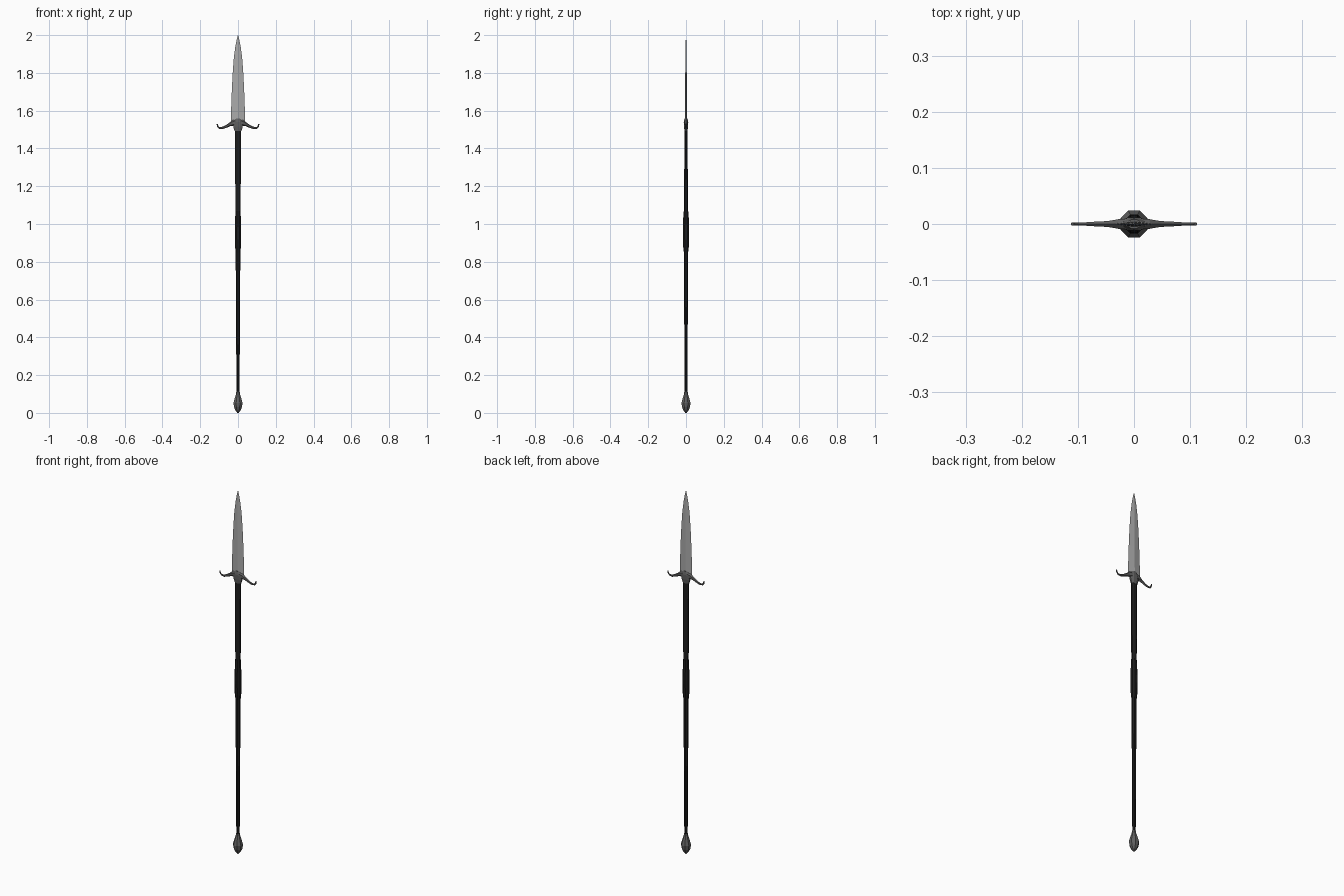
import bpy, bmesh, math

if "Cube" in bpy.data.objects:
    bpy.data.objects.remove(bpy.data.objects["Cube"])


def material(name, v):
    m = bpy.data.materials.new(name)
    m.diffuse_color = (v, v, v, 1)
    m.use_nodes = True
    m.node_tree.nodes["Principled BSDF"].inputs["Base Color"].default_value = m.diffuse_color
    return m


BLACK = material("black_wrap", 0.012)
DARK = material("dark_steel", 0.12)
STEEL = material("blade_steel", 0.4)


def loft(name, rings, mat):
    """Skin a list of equal-length point rings and cap both ends."""
    bm = bmesh.new()
    loops = [[bm.verts.new(p) for p in r] for r in rings]
    n = len(loops[0])
    for a, b in zip(loops, loops[1:]):
        for i in range(n):
            j = (i + 1) % n
            bm.faces.new((a[i], a[j], b[j], b[i]))
    bm.faces.new(loops[0][::-1])
    bm.faces.new(loops[-1])
    bmesh.ops.recalc_face_normals(bm, faces=bm.faces)
    me = bpy.data.meshes.new(name)
    bm.to_mesh(me)
    bm.free()
    me.materials.append(mat)
    ob = bpy.data.objects.new(name, me)
    bpy.context.collection.objects.link(ob)
    return ob


def ring(z, rx, ry, sides=8):
    angles = [2 * math.pi * (i + 0.5) / sides for i in range(sides)]
    k = 1 / math.cos(math.pi / sides)
    return [(rx * k * math.cos(a), ry * k * math.sin(a), z) for a in angles]


def column(name, profile, mat):
    return loft(name, [ring(*p) for p in profile], mat)


# Pommel: faceted teardrop at the foot
column("pommel", [(0.0, 0.004, 0.004), (0.012, 0.013, 0.013), (0.03, 0.021, 0.021),
                  (0.052, 0.024, 0.024), (0.075, 0.018, 0.018), (0.098, 0.011, 0.011),
                  (0.112, 0.009, 0.009)], DARK)

# Shaft: widens towards the blade seen from the front, thins from the side
column("shaft", [(0.10, 0.008, 0.008), (0.68, 0.0115, 0.010), (0.86, 0.0125, 0.0105),
                 (1.07, 0.0135, 0.0105), (1.34, 0.0155, 0.009), (1.51, 0.017, 0.007)], BLACK)

# Wrapped grip in the middle
column("grip", [(0.85, 0.0125, 0.0115), (0.88, 0.0155, 0.015), (0.96, 0.0165, 0.017),
                (1.03, 0.015, 0.015), (1.07, 0.0135, 0.0115)], BLACK)

# Collar under the blade
column("guard_collar", [(1.492, 0.018, 0.008), (1.515, 0.025, 0.011),
                        (1.54, 0.026, 0.012), (1.558, 0.012, 0.008)], DARK)

# Guard arms: drooping, with tips that curl up (x, z, half height, half depth)
path = [(0.0, 1.538, 0.020, 0.012), (0.025, 1.535, 0.016, 0.010), (0.045, 1.526, 0.009, 0.006),
        (0.065, 1.515, 0.007, 0.005), (0.085, 1.508, 0.006, 0.0035),
        (0.100, 1.509, 0.005, 0.003), (0.108, 1.518, 0.004, 0.003), (0.110, 1.530, 0.003, 0.0025)]
rings = []
for i, (x, z, h, d) in enumerate(path):
    a, b = path[max(i - 1, 0)], path[min(i + 1, len(path) - 1)]
    t = math.atan2(b[1] - a[1], b[0] - a[0]) if i else 0
    rings.append([(x - math.sin(t) * h * math.sin(u), d * math.cos(u),
                   z + math.cos(t) * h * math.sin(u))
                  for u in [math.pi / 3 * k + math.pi / 6 for k in range(6)]])
guard = [[(-x, y, z) for x, y, z in r] for r in rings[:0:-1]] + rings
loft("guard_arms", guard, DARK)

# Blade: diamond section with a long taper to the point
blade = [(1.53, 0.038, 0.006), (1.60, 0.0365, 0.0055), (1.70, 0.033, 0.005),
         (1.80, 0.028, 0.004), (1.88, 0.022, 0.003), (1.94, 0.014, 0.002),
         (1.98, 0.006, 0.0012), (2.0, 0.0005, 0.0003)]
loft("blade", [[(w, 0, z), (0, t, z), (-w, 0, z), (0, -t, z)] for z, w, t in blade], STEEL)
